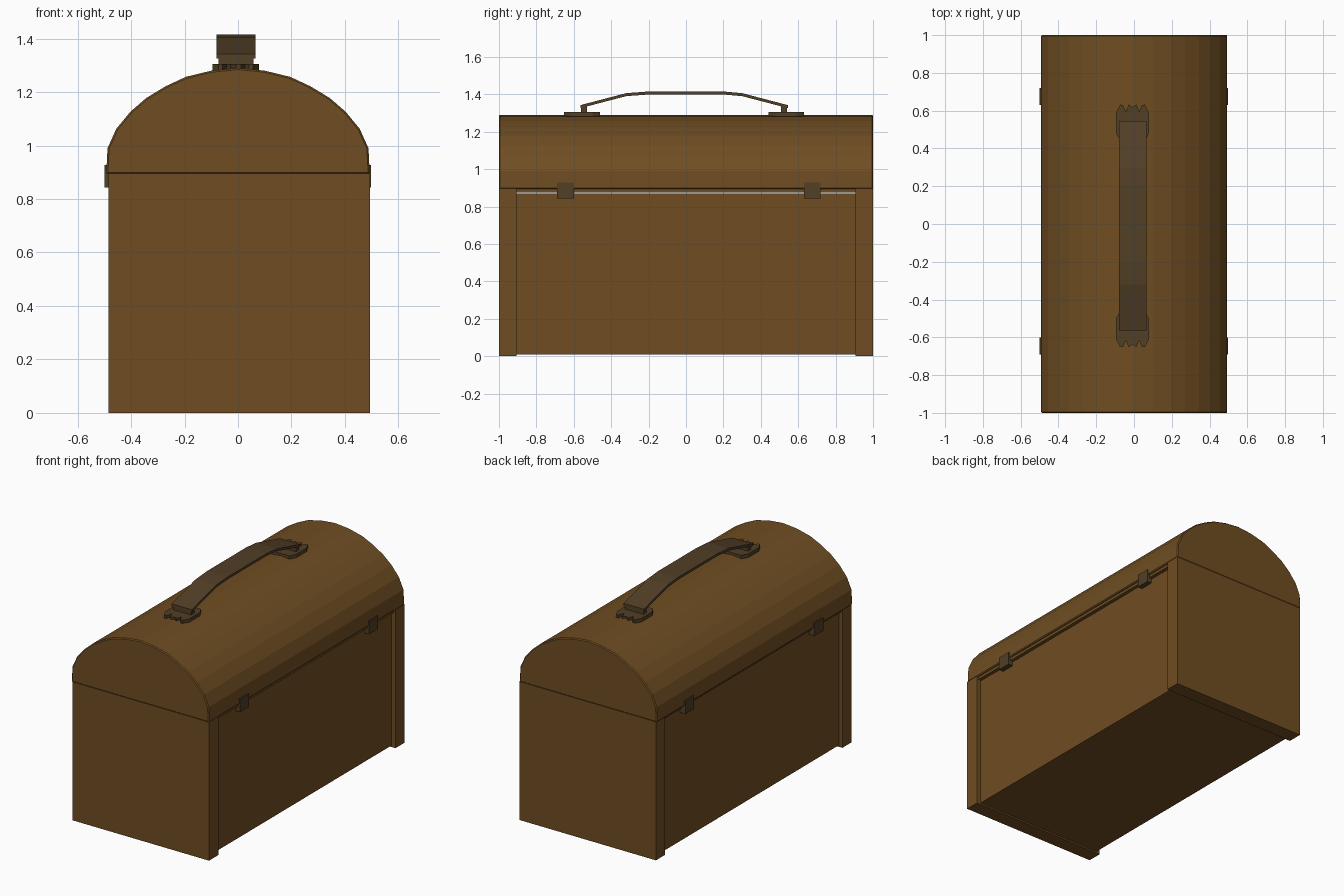
import bpy, bmesh
from mathutils import Vector

if "Cube" in bpy.data.objects:
    bpy.data.objects.remove(bpy.data.objects["Cube"])


def material(name, rgb):
    m = bpy.data.materials.new(name)
    m.diffuse_color = (*rgb, 1)
    m.use_nodes = True
    m.node_tree.nodes["Principled BSDF"].inputs["Base Color"].default_value = m.diffuse_color
    return m


BROWN = material("brown_paint", (0.16, 0.075, 0.016))
DARK = material("dark_metal", (0.085, 0.05, 0.02))


def prism(name, outline, depth, mat, bevel=0):
    """Extrude a closed 3D outline along the depth vector."""
    bm = bmesh.new()
    face = bm.faces.new([bm.verts.new(p) for p in outline])
    ext = bmesh.ops.extrude_face_region(bm, geom=[face])["geom"]
    bmesh.ops.translate(bm, vec=Vector(depth),
                        verts=[v for v in ext if isinstance(v, bmesh.types.BMVert)])
    bmesh.ops.recalc_face_normals(bm, faces=bm.faces)
    me = bpy.data.meshes.new(name)
    bm.to_mesh(me)
    bm.free()
    me.materials.append(mat)
    ob = bpy.data.objects.new(name, me)
    bpy.context.collection.objects.link(ob)
    if bevel:
        mod = ob.modifiers.new("edge", "BEVEL")
        mod.width, mod.segments = bevel, 1
        mod.limit_method, mod.angle_limit = "ANGLE", 1.2
    return ob


def box(name, x, y, z, mat):
    outline = [(x[0], y[0], z[0]), (x[1], y[0], z[0]), (x[1], y[1], z[0]), (x[0], y[1], z[0])]
    return prism(name, outline, (0, 0, z[1] - z[0]), mat)


# Body: recessed tub between two full-width end walls
box("tub", (-0.46, 0.465), (-0.92, 0.92), (0.01, 0.87), BROWN)
box("lid_lip", (-0.475, 0.482), (-0.92, 0.92), (0.875, 0.9), BROWN)
for side, y in (("front", (-1, -0.905)), ("back", (0.905, 1))):
    box(side + "_end_wall", (-0.485, 0.493), y, (0, 0.895), BROWN)

# Domed lid
half = [(0.493, 0.893), (0.488, 0.99), (0.455, 1.063), (0.402, 1.127),
        (0.343, 1.178), (0.27, 1.222), (0.195, 1.257), (0.1, 1.28)]
dome = half + [(0, 1.29)] + [(-x, z) for x, z in reversed(half)]
prism("domed_lid", [(x, -1, z) for x, z in dome], (0, 2, 0), BROWN, 0.006)

# Clasps on one side, hinges on the other
for i, y in enumerate((-0.645, 0.675)):
    for part, x in (("clasp", (-0.5, -0.455)), ("hinge", (0.46, 0.498))):
        box(f"{part}_{i + 1}", x, (y - 0.045, y + 0.045), (0.843, 0.928), DARK)

# Handle strap: arched band of constant thickness
path = [(-0.565, 1.342), (-0.32, 1.406), (-0.2, 1.415), (0.2, 1.415), (0.3, 1.406), (0.545, 1.342)]
band = path + [(y, z - 0.016) for y, z in reversed(path)]
prism("handle_strap", [(-0.08, y, z) for y, z in band], (0.145, 0, 0), DARK)

# Handle feet: scalloped plates with short posts
foot = [(-0.065, -0.1), (-0.087, -0.06), (-0.087, 0.05), (-0.065, 0.092), (-0.05, 0.09),
        (-0.035, 0.055), (-0.02, 0.092), (0, 0.078)]
foot += [(-x, y) for x, y in reversed(foot[:-1])]
for side, s in (("front", -1), ("back", 1)):
    yc = -0.01 + s * 0.55
    prism(side + "_handle_foot", [(x - 0.008, yc + s * y, 1.276) for x, y in foot],
          (0, 0, 0.029), DARK)
    py = -0.01 + s * 0.535
    box(side + "_handle_post", (-0.073, 0.058), (py - 0.016, py + 0.016), (1.28, 1.335), DARK)
